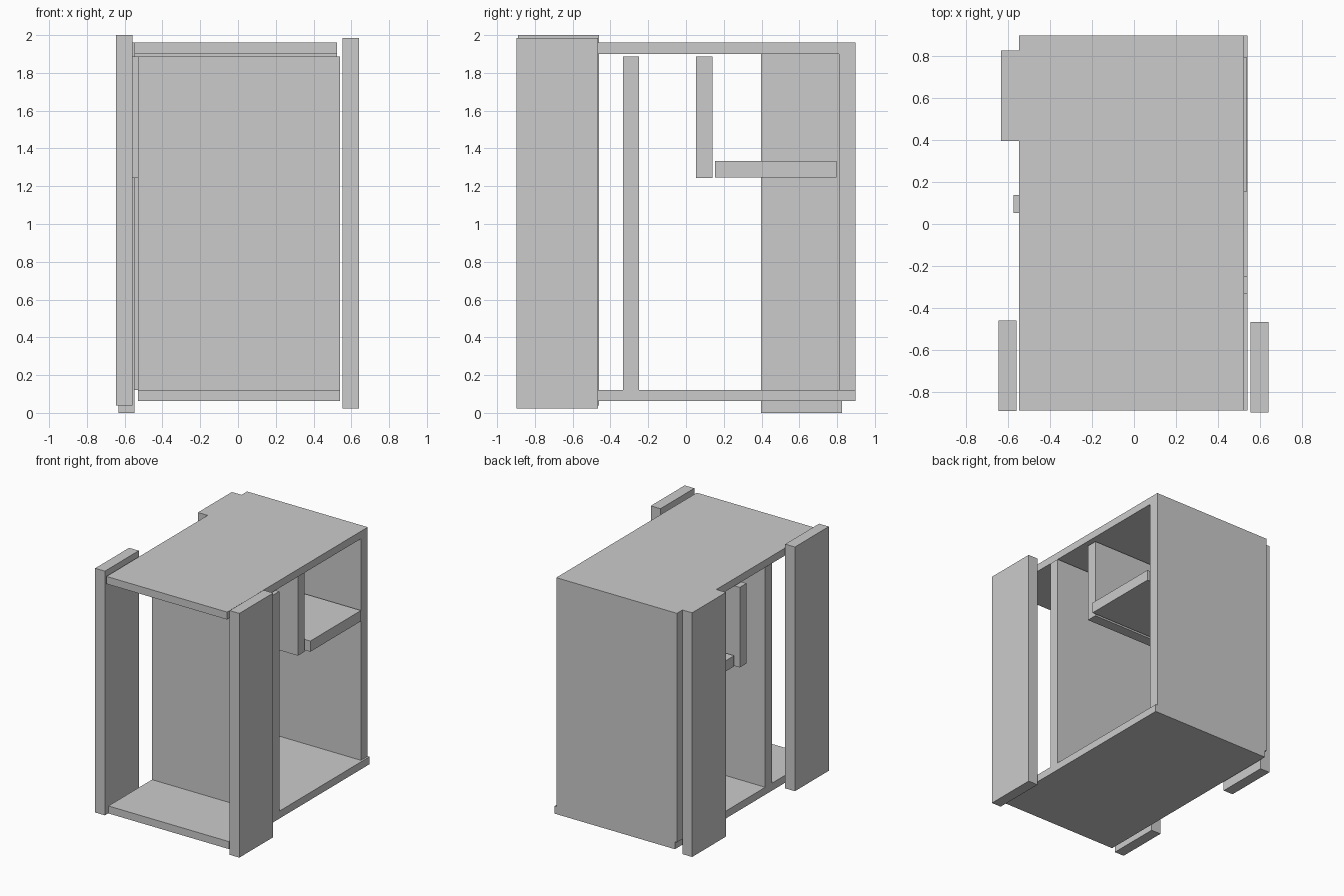
import bpy, bmesh
from mathutils import Vector

if "Cube" in bpy.data.objects:
    bpy.data.objects.remove(bpy.data.objects["Cube"])


def board(name, x, y, z):
    """Rectangular board given by its (min, max) extent on each axis."""
    bm = bmesh.new()
    bmesh.ops.create_cube(bm, size=1)
    for v in bm.verts:
        v.co = Vector([(a + b) / 2 + c * (b - a) for (a, b), c in zip((x, y, z), v.co)])
    mesh = bpy.data.meshes.new(name)
    bm.to_mesh(mesh)
    bm.free()
    obj = bpy.data.objects.new(name, mesh)
    bpy.context.collection.objects.link(obj)
    return obj


# Horizontal panels and back
board("bottom_panel", (-0.53, 0.54), (-0.887, 0.897), (0.062, 0.122))
board("top_panel", (-0.547, 0.524), (-0.887, 0.81), (1.9, 1.96))
board("back_panel", (-0.547, 0.524), (0.81, 0.897), (0.122, 1.96))

# Inner partitions and shelf
board("full_divider", (-0.53, 0.54), (-0.334, -0.248), (0.122, 1.886))
board("short_divider", (-0.575, 0.495), (0.053, 0.139), (1.243, 1.886))
board("shelf", (-0.535, 0.535), (0.153, 0.796), (1.247, 1.333))

# Upright side boards, each slightly offset: name, x, y, z minima
for name, x, y, z in (("front_left_upright", -0.645, -0.89, 0.04),
                      ("front_right_upright", 0.554, -0.897, 0.024),
                      ("back_left_upright", -0.633, 0.396, 0.0)):
    board(name, (x, x + 0.086), (y, y + 0.43), (z, z + 1.96))
